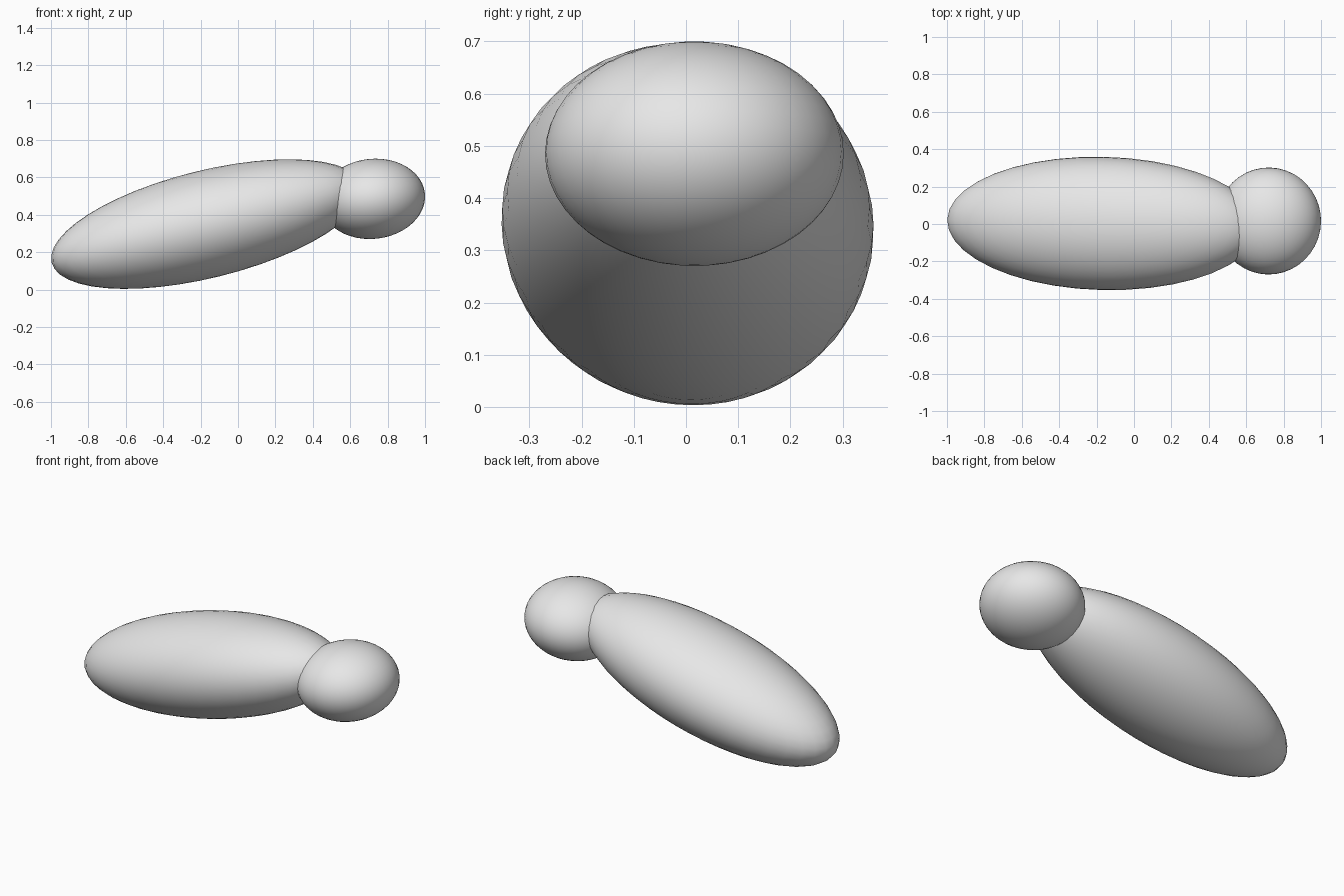
import bpy
from math import radians

cube = bpy.data.objects.get("Cube")
if cube:
    bpy.data.objects.remove(cube, do_unlink=True)

# Single plain grey material
grey = bpy.data.materials.new("light_grey")
grey.use_nodes = True
colour = (0.8, 0.8, 0.8, 1)
grey.diffuse_color = colour
for node in grey.node_tree.nodes:
    if node.type == "BSDF_PRINCIPLED":
        node.inputs["Base Color"].default_value = colour


def ellipsoid(name, centre, radii, pitch, yaw):
    """Smooth ellipsoid, its +x end raised by pitch and turned by yaw."""
    bpy.ops.mesh.primitive_uv_sphere_add(segments=40, ring_count=24, radius=1)
    obj = bpy.context.object
    obj.name = name
    obj.scale = radii
    bpy.ops.object.transform_apply(location=False, rotation=False, scale=True)
    obj.location = centre
    obj.rotation_euler = (0, radians(-pitch), radians(yaw))
    obj.data.materials.append(grey)
    bpy.ops.object.shade_smooth()
    return obj


# Long tilted body with a rounded head at its raised end
ellipsoid("body", (-0.165, 0.003, 0.35), (0.857, 0.356, 0.287), 13.9, -1.4)
ellipsoid("head", (0.72, 0.016, 0.485), (0.281, 0.286, 0.214), 6, -1.4)
